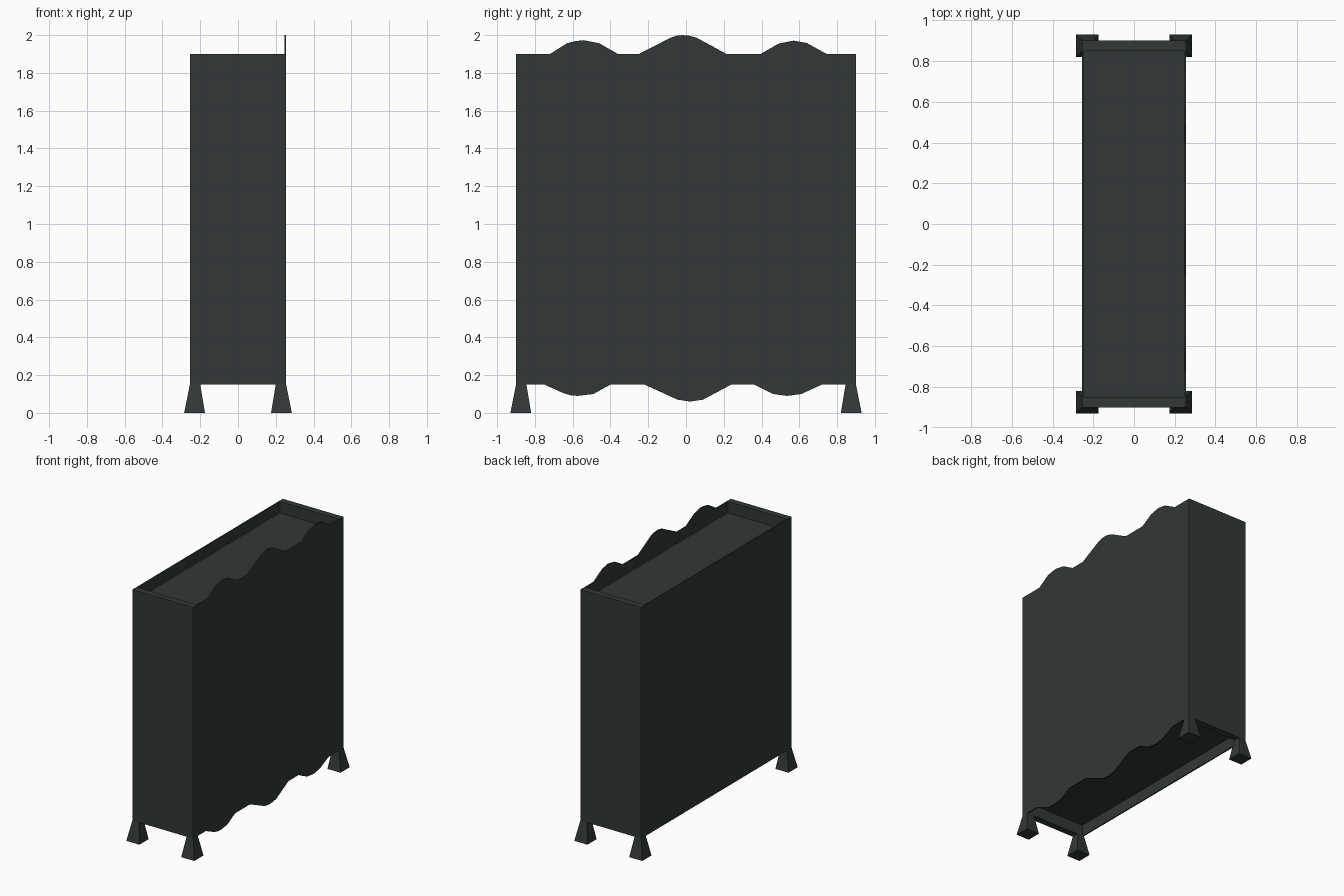
import bpy, bmesh

if "Cube" in bpy.data.objects:
    bpy.data.objects.remove(bpy.data.objects["Cube"])

mat = bpy.data.materials.new("dark slate")
mat.diffuse_color = (0.030, 0.040, 0.039, 1.0)
mat.use_nodes = True
mat.node_tree.nodes["Principled BSDF"].inputs["Base Color"].default_value = mat.diffuse_color

X, Y, T = 0.255, 0.90, 0.01      # half depth, half length, side board thickness
END = 0.05                       # end board thickness
Z0, Z1, RECESS = 0.15, 1.90, 0.085


def finish(name, bm):
    bmesh.ops.recalc_face_normals(bm, faces=bm.faces)
    me = bpy.data.meshes.new(name)
    bm.to_mesh(me)
    bm.free()
    me.materials.append(mat)
    ob = bpy.data.objects.new(name, me)
    bpy.context.collection.objects.link(ob)
    return ob


def frustum(name, bottom, top, z0, z1):
    """Solid between two rectangles given as (x0, x1, y0, y1)."""
    bm = bmesh.new()
    rings = []
    for (x0, x1, y0, y1), z in ((bottom, z0), (top, z1)):
        rings.append([bm.verts.new(p) for p in
                      ((x0, y0, z), (x1, y0, z), (x1, y1, z), (x0, y1, z))])
    a, b = rings
    bm.faces.new(a)
    bm.faces.new(b)
    for i in range(4):
        j = (i + 1) % 4
        bm.faces.new((a[i], a[j], b[j], b[i]))
    return finish(name, bm)


def box(name, rect, z0, z1):
    return frustum(name, rect, rect, z0, z1)


# carcass: plain side board, two thick ends, recessed top and bottom boards
inner = (-X + T, X - T, -Y + END, Y - END)
box("plain_side", (-X, -X + T, -Y, Y), Z0, Z1)
for s, label in ((-1, "front"), (1, "back")):
    ys = sorted((s * Y, s * (Y - END)))
    box(label + "_end", (-X + T, X - T, *ys), Z0, Z1)
box("top_board", inner, Z1 - RECESS - END, Z1 - RECESS)
box("bottom_board", inner, Z0 + RECESS, Z0 + RECESS + END)

# decorative side board with scalloped top and bottom edges (y, z)
top_edge = [(-0.72, 1.90), (-0.63, 1.957), (-0.585, 1.968), (-0.54, 1.973), (-0.46, 1.957),
            (-0.36, 1.90), (-0.25, 1.90), (-0.08, 1.987), (-0.05, 1.997), (-0.02, 2.0),
            (0.015, 1.997), (0.055, 1.987), (0.215, 1.90), (0.395, 1.90), (0.49, 1.955),
            (0.57, 1.971), (0.64, 1.958), (0.745, 1.90)]
low_edge = [(-0.75, 0.15), (-0.65, 0.105), (-0.61, 0.093), (-0.575, 0.09), (-0.49, 0.10),
            (-0.40, 0.15), (-0.22, 0.15), (-0.045, 0.07), (0.02, 0.06), (0.09, 0.07),
            (0.24, 0.15), (0.36, 0.15), (0.46, 0.10), (0.535, 0.09), (0.61, 0.10),
            (0.72, 0.15)]
outline = ([(-Y, Z0)] + low_edge + [(Y, Z0), (Y, Z1)] + top_edge[::-1] + [(-Y, Z1)])
bm = bmesh.new()
face = bm.faces.new([bm.verts.new((X - T, y, z)) for y, z in outline])
ext = bmesh.ops.extrude_face_region(bm, geom=[face])
bmesh.ops.translate(bm, vec=(T, 0, 0),
                    verts=[g for g in ext["geom"] if isinstance(g, bmesh.types.BMVert)])
bmesh.ops.triangulate(bm, faces=[f for f in bm.faces if len(f.verts) > 4])
finish("scalloped_side", bm)


# four flared feet
def corner(sx, sy, x0, x1, y0, y1):
    return (*sorted((sx * x0, sx * x1)), *sorted((sy * y0, sy * y1)))


for sx, side in ((-1, "left"), (1, "right")):
    for sy, end in ((-1, "front"), (1, "back")):
        frustum(f"{end}_{side}_foot",
                corner(sx, sy, 0.175, 0.285, 0.82, 0.93),
                corner(sx, sy, 0.20, X, 0.845, Y), 0.0, Z0)
